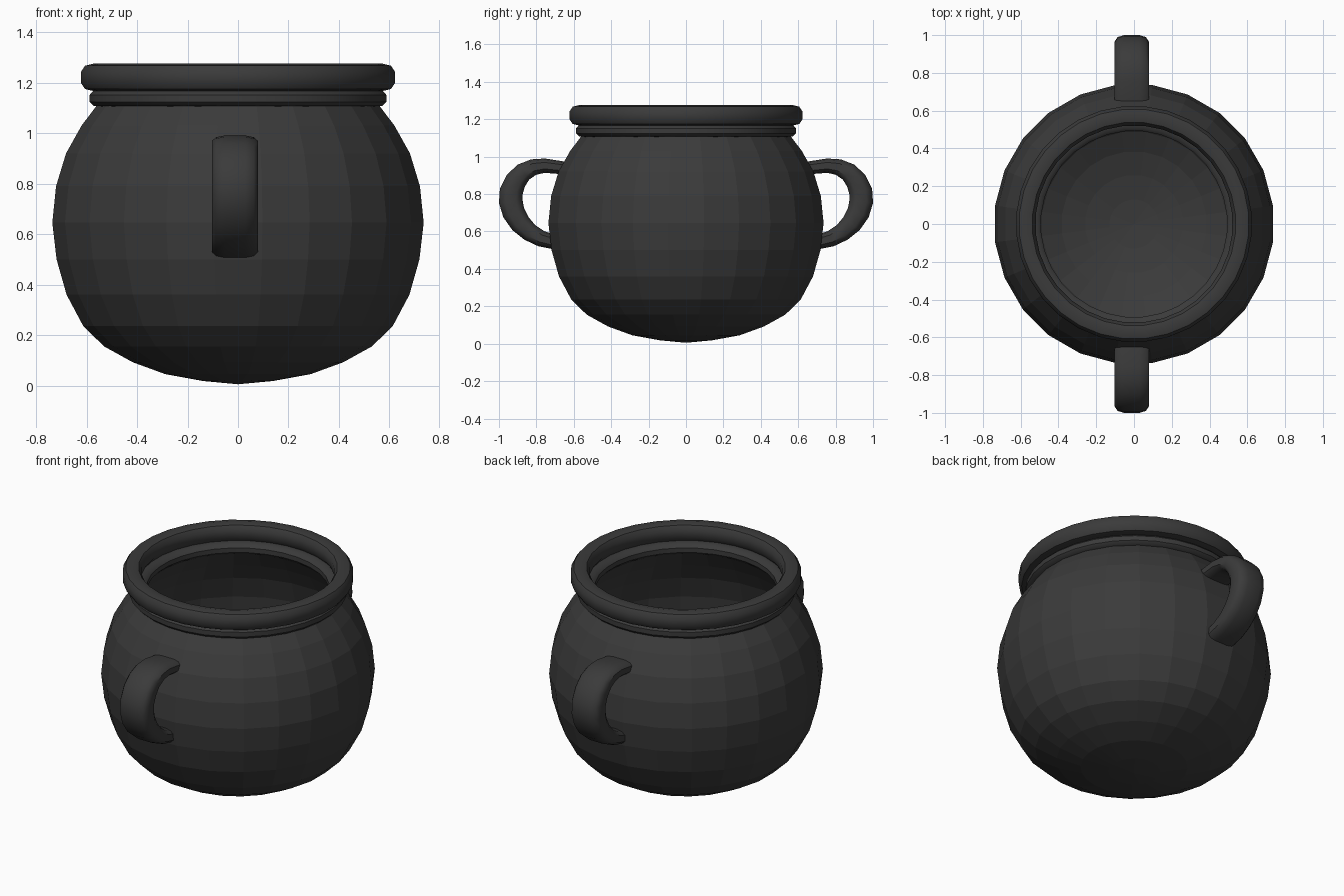
import bpy, bmesh, math

if "Cube" in bpy.data.objects:
    bpy.data.objects.remove(bpy.data.objects["Cube"])

SEG = 24
iron = bpy.data.materials.new("dark iron")
iron.diffuse_color = (0.043, 0.043, 0.043, 1)
iron.use_nodes = True
iron.node_tree.nodes["Principled BSDF"].inputs["Base Color"].default_value = iron.diffuse_color


def finish(name, bm, smooth_angle=None):
    bmesh.ops.recalc_face_normals(bm, faces=bm.faces)
    me = bpy.data.meshes.new(name)
    bm.to_mesh(me)
    bm.free()
    me.materials.append(iron)
    ob = bpy.data.objects.new(name, me)
    bpy.context.collection.objects.link(ob)
    if smooth_angle:
        bpy.ops.object.select_all(action='DESELECT')
        ob.select_set(True)
        bpy.context.view_layer.objects.active = ob
        bpy.ops.object.shade_smooth_by_angle(angle=math.radians(smooth_angle))
    return ob


def lathe(name, profile, closed=False, seg=SEG, smooth_angle=None):
    """Revolve (radius, z) points about z; radius 0 becomes a pole."""
    bm = bmesh.new()
    rings = []
    for r, z in profile:
        if r == 0:
            rings.append([bm.verts.new((0, 0, z))] * seg)
        else:
            rings.append([bm.verts.new((r * math.cos(2 * math.pi * (i + .5) / seg),
                                        r * math.sin(2 * math.pi * (i + .5) / seg), z))
                          for i in range(seg)])
    pairs = list(zip(rings, rings[1:]))
    if closed:
        pairs.append((rings[-1], rings[0]))
    for a, b in pairs:
        for i in range(seg):
            j = (i + 1) % seg
            bm.faces.new(list(dict.fromkeys((a[i], a[j], b[j], b[i]))))
    return finish(name, bm, smooth_angle)


def oval(r, z, hr, hz, n=10, p=0.8):
    """Rounded ring cross-section."""
    pts = []
    for k in range(n):
        t = 2 * math.pi * (k + .5) / n
        c, s = math.cos(t), math.sin(t)
        pts.append((r + hr * math.copysign(abs(c) ** p, c) * 1.03,
                    z + hz * math.copysign(abs(s) ** p, s) * 1.03))
    return pts


# Pot: outer wall up to the neck, then the hollow inside back down
outer = [(0, 0.005), (0.14, 0.018), (0.29, 0.045), (0.42, 0.092), (0.535, 0.155),
         (0.618, 0.235), (0.685, 0.36), (0.725, 0.50), (0.742, 0.645),
         (0.727, 0.79), (0.687, 0.92), (0.625, 1.03), (0.56, 1.115)]
inner = [(0.51, 1.115), (0.575, 1.01), (0.63, 0.91), (0.67, 0.78), (0.682, 0.645),
         (0.665, 0.51), (0.63, 0.385), (0.57, 0.27), (0.49, 0.195), (0.385, 0.14),
         (0.26, 0.10), (0.13, 0.075), (0, 0.065)]
lathe("pot_body", outer + inner)

# Neck ring and larger lip ring
lathe("neck_ring", oval(0.542, 1.138, 0.049, 0.034), True, 32, 40)
lathe("lip_ring", oval(0.574, 1.221, 0.052, 0.053), True, 32, 40)

# Handle path: y, z, half thickness
path = [(0.655, 0.94, 0.034), (0.755, 0.952, 0.038), (0.815, 0.944, 0.043),
        (0.868, 0.918, 0.05), (0.91, 0.872, 0.057), (0.934, 0.815, 0.062),
        (0.937, 0.76, 0.063), (0.921, 0.70, 0.06), (0.885, 0.642, 0.055),
        (0.835, 0.595, 0.048), (0.775, 0.562, 0.043), (0.70, 0.542, 0.038)]


def handle(name, side):
    bm = bmesh.new()
    rings = []
    n = 12
    for k, (y, z, h) in enumerate(path):
        a, b = path[max(k - 1, 0)], path[min(k + 1, len(path) - 1)]
        ty, tz = b[0] - a[0], b[1] - a[1]
        length = math.hypot(ty, tz)
        ny, nz = -tz / length, ty / length
        ring = []
        for dx, dh in oval(0, 0, 0.09, h, n, 0.6):
            ring.append(bm.verts.new((dx - 0.012, side * (y + ny * dh), z + nz * dh)))
        rings.append(ring)
    for a, b in zip(rings, rings[1:]):
        for i in range(n):
            j = (i + 1) % n
            bm.faces.new((a[i], a[j], b[j], b[i]))
    bm.faces.new(rings[0])
    bm.faces.new(rings[-1])
    return finish(name, bm, 40)


handle("front_handle", -1)
handle("back_handle", 1)
